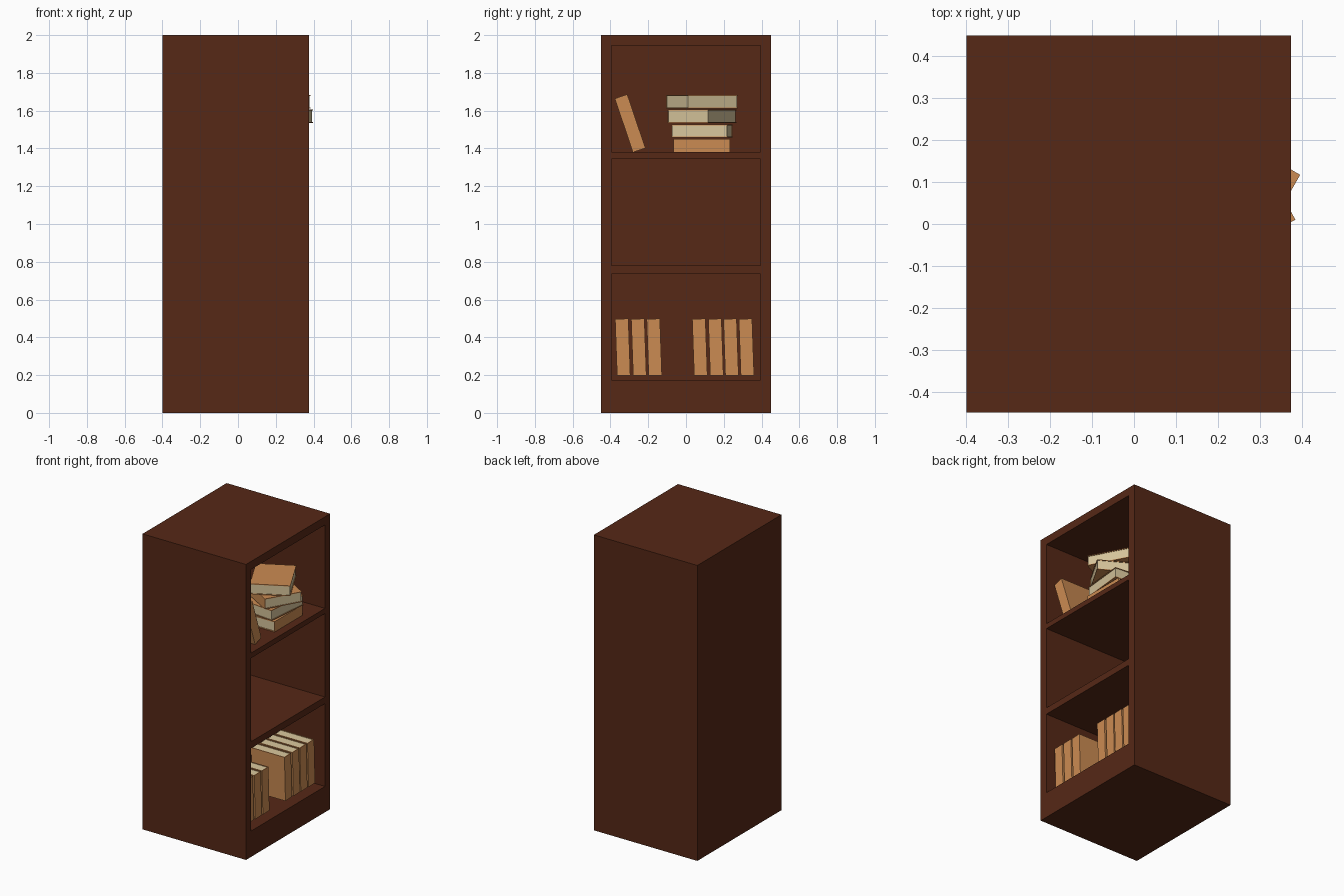
import bpy, bmesh
from math import radians
from mathutils import Matrix

if "Cube" in bpy.data.objects:
    bpy.data.objects.remove(bpy.data.objects["Cube"])


def material(name, color):
    m = bpy.data.materials.new(name)
    m.diffuse_color = (*color, 1)
    m.use_nodes = True
    m.node_tree.nodes["Principled BSDF"].inputs["Base Color"].default_value = m.diffuse_color
    return m


WOOD = material("dark_wood", (0.092, 0.021, 0.008))
COVER = material("tan_cover", (0.60, 0.26, 0.085))
PAPER = material("cream_paper", (0.68, 0.56, 0.33))


def add_object(name, bm, mats):
    bmesh.ops.recalc_face_normals(bm, faces=bm.faces[:])
    mesh = bpy.data.meshes.new(name)
    bm.to_mesh(mesh)
    bm.free()
    for m in mats:
        mesh.materials.append(m)
    ob = bpy.data.objects.new(name, mesh)
    bpy.context.collection.objects.link(ob)
    return ob


def add_box(bm, lo, hi):
    size = [b - a for a, b in zip(lo, hi)]
    mid = [(a + b) / 2 for a, b in zip(lo, hi)]
    mat = Matrix.Translation(mid) @ Matrix.Diagonal((*size, 1))
    return bmesh.ops.create_cube(bm, size=1, matrix=mat)["verts"]


# Cabinet: solid carcass with three compartments cut in from the right side
bm = bmesh.new()
add_box(bm, (-0.4, -0.45, 0), (0.375, 0.45, 2))
cabinet = add_object("bookcase_cabinet", bm, [WOOD])

bm = bmesh.new()
for z0, z1 in ((0.175, 0.735), (0.78, 1.345), (1.38, 1.945)):
    add_box(bm, (-0.345, -0.395, z0), (0.5, 0.395, z1))
cutter = add_object("compartment_cutter", bm, [WOOD])
cutter.hide_render = True
mod = cabinet.modifiers.new("compartments", 'BOOLEAN')
mod.operation = 'DIFFERENCE'
mod.solver = 'EXACT'
mod.object = cutter
bpy.context.view_layer.objects.active = cabinet
bpy.ops.object.modifier_apply(modifier=mod.name)
bpy.data.objects.remove(cutter)

# Book lying flat: C-shaped cover with the spine at +x, page block inside
D, L, T, C = 0.125, 0.15, 0.035, 0.005   # half depth, half length, half thickness, cover
bm = bmesh.new()
profile = [(-D, -T), (D, -T), (D, T), (-D, T),
           (-D, T - C), (D - C, T - C), (D - C, C - T), (-D, C - T)]
face = bm.faces.new([bm.verts.new((x, -L, z)) for x, z in profile])
ext = bmesh.ops.extrude_face_region(bm, geom=[face])["geom"]
bmesh.ops.translate(bm, vec=(0, 2 * L, 0),
                    verts=[v for v in ext if isinstance(v, bmesh.types.BMVert)])
pages = add_box(bm, (-D + 0.004, -L + 0.004, C - T), (D - C, L - 0.004, T - C))
for f in {f for v in pages for f in v.link_faces}:
    f.material_index = 1
book_mesh = add_object("book", bm, [COVER, PAPER]).data
bpy.data.objects.remove(bpy.data.objects["book"])


def place_book(name, loc, tilt=0, turn=0):
    ob = bpy.data.objects.new(name, book_mesh)
    ob.location = loc
    ob.rotation_euler = (radians(tilt), 0, radians(turn))
    bpy.context.collection.objects.link(ob)


# Standing books on the bottom shelf
for i, y in enumerate((-0.335, -0.25, -0.168, 0.073, 0.158, 0.238, 0.32)):
    place_book(f"standing_book_{i + 1}", (0.2, y, 0.348), tilt=92)

# Twisted stack on the top shelf
for i, (z, turn) in enumerate(((1.416, 0), (1.492, 174.3), (1.57, 240), (1.647, 208))):
    place_book(f"stacked_book_{i + 1}", (0.204 if i > 1 else 0.195, 0.084, z), turn=turn)

# Leaning book on the top shelf
place_book("leaning_book", (0.2, -0.296, 1.533), tilt=108.7)
